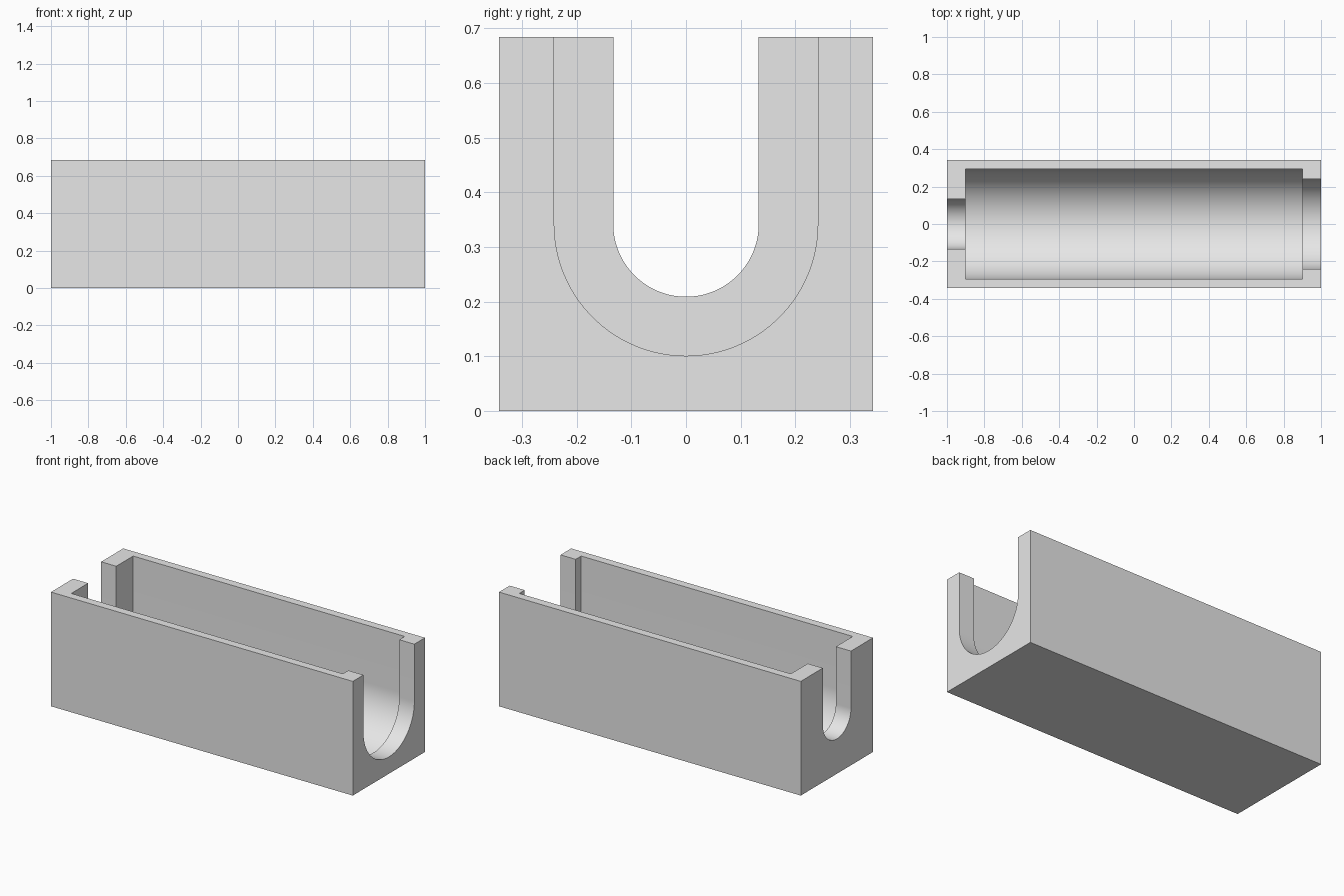
import bpy, bmesh, math

if "Cube" in bpy.data.objects:
    bpy.data.objects.remove(bpy.data.objects["Cube"], do_unlink=True)

HALF = 0.342            # half width, and height of the bore axis
HEIGHT = 2 * HALF
STEPS = 64              # segments in each half-round bottom

grey = bpy.data.materials.new("light_grey")
grey.use_nodes = True
colour = (0.8, 0.8, 0.8, 1)
grey.diffuse_color = colour
grey.node_tree.nodes["Principled BSDF"].inputs["Base Color"].default_value = colour


def extrude_x(name, profile, x0, x1):
    """Closed solid from a (y, z) profile swept along x."""
    bm = bmesh.new()
    face = bm.faces.new([bm.verts.new((x0, y, z)) for y, z in profile])
    swept = bmesh.ops.extrude_face_region(bm, geom=[face])["geom"]
    verts = [v for v in swept if isinstance(v, bmesh.types.BMVert)]
    bmesh.ops.translate(bm, verts=verts, vec=(x1 - x0, 0, 0))
    bmesh.ops.recalc_face_normals(bm, faces=bm.faces)
    mesh = bpy.data.meshes.new(name)
    bm.to_mesh(mesh)
    bm.free()
    mesh.materials.append(grey)
    obj = bpy.data.objects.new(name, mesh)
    bpy.context.collection.objects.link(obj)
    return obj


def u_profile(radius):
    """Half-round bottom with straight sides running out above the top."""
    angles = [math.pi + math.pi * i / STEPS for i in range(STEPS + 1)]
    arc = [(radius * math.cos(a), HALF + radius * math.sin(a)) for a in angles]
    return [(-radius, HEIGHT + 0.1)] + arc + [(radius, HEIGHT + 0.1)]


# Solid block
block = extrude_x("trough_block", [(-HALF, 0), (HALF, 0), (HALF, HEIGHT), (-HALF, HEIGHT)], -1, 1)
bpy.context.view_layer.objects.active = block
block.select_set(True)

# Main cavity, narrow slot in the right end, wide slot in the left end
cuts = [("cavity_cutter", 0.293, -0.9, 0.9),
        ("narrow_slot_cutter", 0.133, -1.1, -0.5),
        ("wide_slot_cutter", 0.241, 0.5, 1.1)]
for name, radius, x0, x1 in cuts:
    cutter = extrude_x(name, u_profile(radius), x0, x1)
    cutter.hide_render = True
    mod = block.modifiers.new(name, "BOOLEAN")
    mod.operation = "DIFFERENCE"
    mod.solver = "EXACT"
    mod.object = cutter
    bpy.ops.object.modifier_apply(modifier=mod.name)
    bpy.data.objects.remove(cutter, do_unlink=True)

# Smooth bores, crisp corners
bpy.ops.object.shade_smooth_by_angle(angle=math.radians(30))
